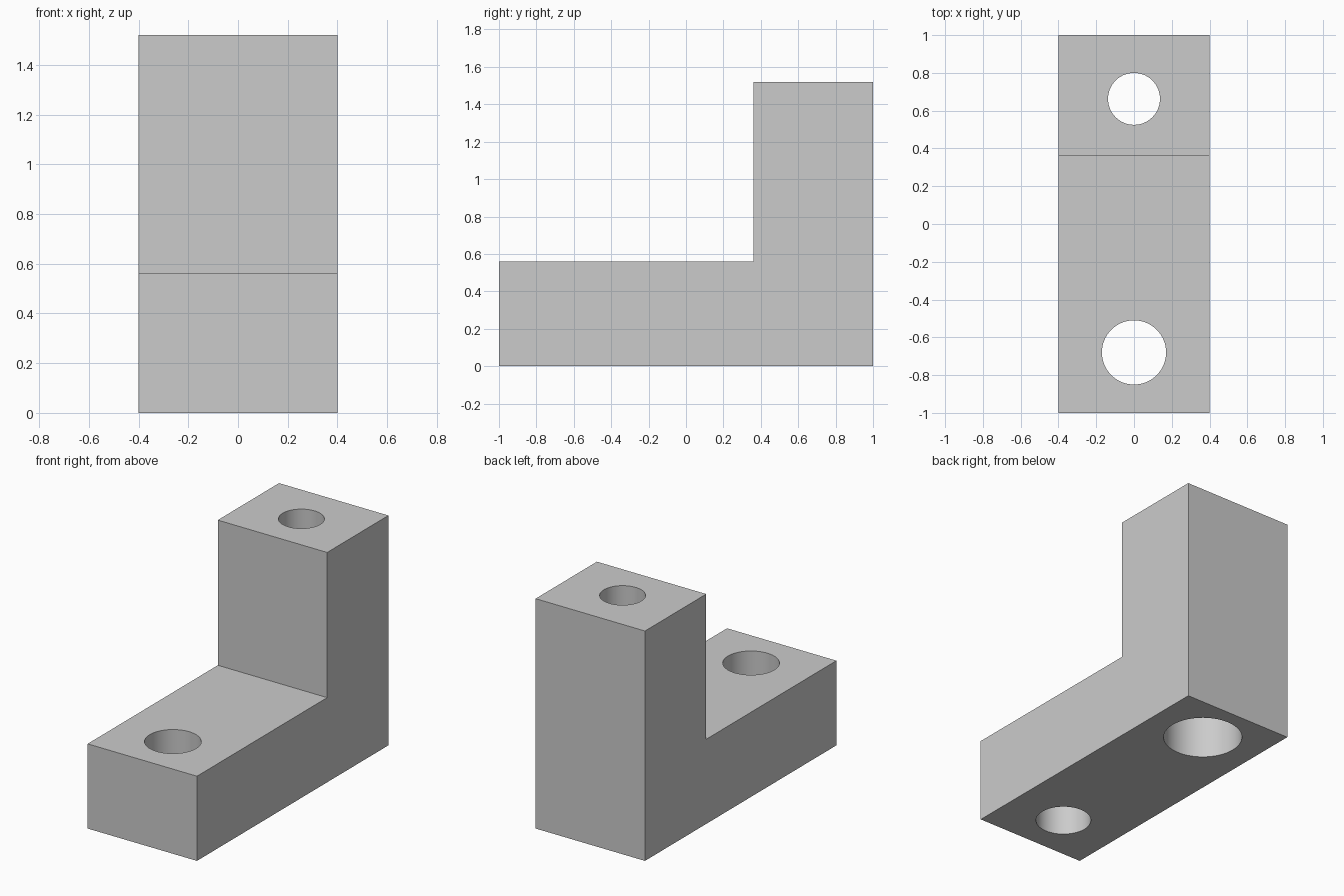
import bpy, bmesh

if "Cube" in bpy.data.objects:
    bpy.data.objects.remove(bpy.data.objects["Cube"])

steel = bpy.data.materials.new("light_grey_metal")
steel.diffuse_color = (0.60, 0.60, 0.60, 1.0)
steel.use_nodes = True
steel.node_tree.nodes["Principled BSDF"].inputs["Base Color"].default_value = steel.diffuse_color

HALF_WIDTH = 0.40
PROFILE = [(-1, 0), (1, 0), (1, 1.52), (0.36, 1.52), (0.36, 0.56), (-1, 0.56)]

# L-shaped block: side profile extruded across the width
bm = bmesh.new()
face = bm.faces.new([bm.verts.new((-HALF_WIDTH, y, z)) for y, z in PROFILE])
side = bmesh.ops.extrude_face_region(bm, geom=[face])
bmesh.ops.translate(bm, vec=(2 * HALF_WIDTH, 0, 0),
                    verts=[v for v in side["geom"] if isinstance(v, bmesh.types.BMVert)])
bmesh.ops.recalc_face_normals(bm, faces=bm.faces)
mesh = bpy.data.meshes.new("step_block")
bm.to_mesh(mesh)
bm.free()
mesh.materials.append(steel)
block = bpy.data.objects.new("step_block", mesh)
bpy.context.collection.objects.link(block)


def drill(name, y, radius, z0, z1):
    """Cut a vertical round hole through the block between two heights."""
    bpy.ops.mesh.primitive_cylinder_add(vertices=64, radius=radius, depth=z1 - z0,
                                        location=(0, y, (z0 + z1) / 2))
    cutter = bpy.context.object
    cutter.name = name
    cutter.hide_render = True
    cutter.data.materials.append(steel)
    mod = block.modifiers.new(name, 'BOOLEAN')
    mod.operation = 'DIFFERENCE'
    mod.solver = 'EXACT'
    mod.object = cutter
    bpy.ops.object.select_all(action='DESELECT')
    block.select_set(True)
    bpy.context.view_layer.objects.active = block
    bpy.ops.object.modifier_apply(modifier=name)
    bpy.data.objects.remove(cutter)


# Front bolt hole, rear hole, and the wider bore under the rear hole
drill("front_hole", -0.68, 0.17, -0.1, 0.7)
drill("rear_hole", 0.6625, 0.1375, -0.1, 1.7)
drill("rear_counterbore", 0.6625, 0.2425, -0.1, 0.72)

# Smooth hole walls, sharp block edges
bpy.ops.object.shade_smooth_by_angle()
